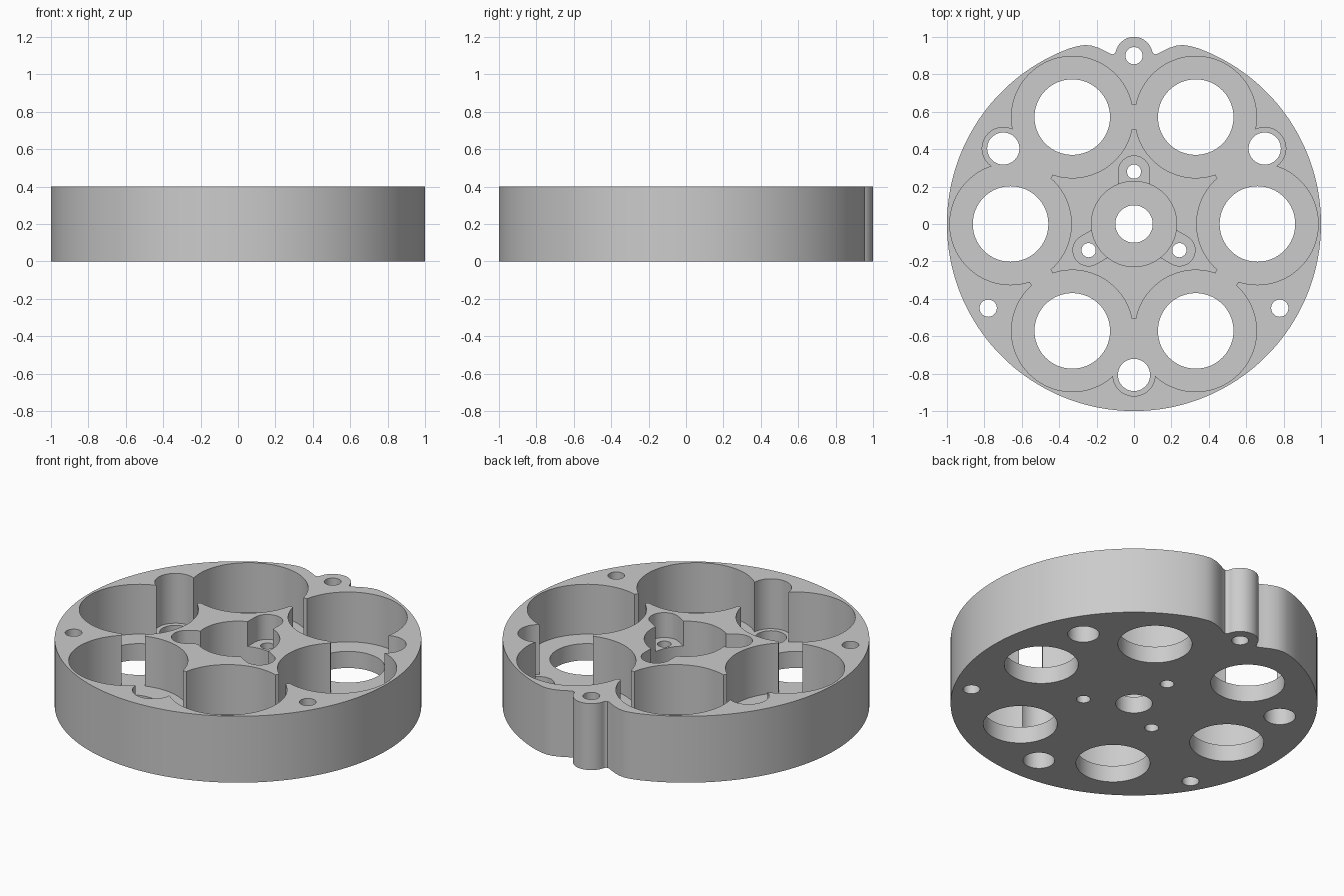
import bpy, bmesh
from math import sin, cos, pi, radians, sqrt, atan2

cube = bpy.data.objects.get("Cube")
if cube:
    bpy.data.objects.remove(cube, do_unlink=True)

HEIGHT, FLOOR, EAR_FLOOR = 0.4, 0.1, 0.25

metal = bpy.data.materials.new("plain grey")
metal.use_nodes = True
GREY = (0.6, 0.6, 0.6, 1)
metal.diffuse_color = GREY
metal.node_tree.nodes["Principled BSDF"].inputs["Base Color"].default_value = GREY


def prism(name, outline, z0, z1):
    """Extrude a flat outline from z0 to z1."""
    bm = bmesh.new()
    face = bm.faces.new([bm.verts.new((x, y, z0)) for x, y in outline])
    ext = bmesh.ops.extrude_face_region(bm, geom=[face])
    for v in ext["geom"]:
        if isinstance(v, bmesh.types.BMVert):
            v.co.z = z1
    bmesh.ops.recalc_face_normals(bm, faces=bm.faces)
    mesh = bpy.data.meshes.new(name)
    bm.to_mesh(mesh)
    bm.free()
    obj = bpy.data.objects.new(name, mesh)
    bpy.context.collection.objects.link(obj)
    return obj


def arc(cx, cy, r, a0, a1, n):
    return [(cx + r * cos(a0 + (a1 - a0) * i / n),
             cy + r * sin(a0 + (a1 - a0) * i / n)) for i in range(n + 1)]


def polar(radius, degrees):
    return radius * cos(radians(degrees)), radius * sin(radians(degrees))


def circle(radius, degrees, r, n=64):
    x, y = polar(radius, degrees)
    return arc(x, y, r, 0, 2 * pi, n)[:-1]


def slot(start, end, degrees, r):
    """Round-ended slot running outwards at an angle."""
    a = radians(degrees)
    return (arc(*polar(end, degrees), r, a - pi / 2, a + pi / 2, 24)
            + arc(*polar(start, degrees), r, a + pi / 2, a + 3 * pi / 2, 24))


def radial_box(start, end, degrees, half):
    a = radians(degrees)
    return [(d * cos(a) - s * sin(a), d * sin(a) + s * cos(a))
            for d, s in ((start, -half), (end, -half), (end, half), (start, half))]


# Round body with a screw lug set between two soft shoulders
lug = arc(0, 0.9, 0.1, pi / 2, 0.2, 14)
shoulder = [(0.103, 0.912), (0.112, 0.907), (0.128, 0.911), (0.16, 0.928),
            (0.19, 0.942), (0.225, 0.953), (0.26, 0.957), (0.295, 0.952)]
rim_start = atan2(sqrt(1 - 0.34 ** 2), 0.34)
half = lug + shoulder + arc(0, 0, 1, rim_start, -pi / 2, 80)
body = prism("wheel_body", half + [(-x, y) for x, y in half[-2:0:-1]], 0, HEIGHT)
body.data.materials.append(metal)
bpy.context.view_layer.objects.active = body


def cut(outline, z0=-0.1):
    cutter = prism("cutter", outline, z0, HEIGHT + 0.1)
    cutter.hide_render = True
    mod = body.modifiers.new("cut", 'BOOLEAN')
    mod.operation, mod.solver, mod.object = 'DIFFERENCE', 'EXACT', cutter
    bpy.ops.object.modifier_apply(modifier=mod.name)
    mesh = cutter.data
    bpy.data.objects.remove(cutter, do_unlink=True)
    bpy.data.meshes.remove(mesh)


# Six large pockets, the openings linking them, and their floor holes
for k in range(6):
    cut(circle(0.66, 60 * k, 0.325, 96), FLOOR)
for k in range(6):
    cut(radial_box(0.508, 0.638, 60 * k + 30, 0.03), FLOOR)
    cut(circle(0.66, 60 * k, 0.202))

# Three bolt recesses between pockets, alternating with three screw holes
for deg in (30, 150, 270):
    cut(slot(0.64, 0.807, deg, 0.113), FLOOR)
    cut(circle(0.807, deg, 0.086, 48))
    cut(circle(0.9, deg + 60, 0.046, 40))

# Hub pocket with three shallower ears
cut(circle(0, 0, 0.228, 80), FLOOR)
cut(circle(0, 0, 0.1, 48))
for deg in (90, 210, 330):
    cut(slot(0.1, 0.28, deg, 0.084), EAR_FLOOR)
    cut(circle(0.28, deg, 0.038, 32))

# Smooth round walls with crisp edges
bpy.ops.object.select_all(action='DESELECT')
body.select_set(True)
bpy.ops.object.shade_smooth_by_angle(angle=radians(30))
